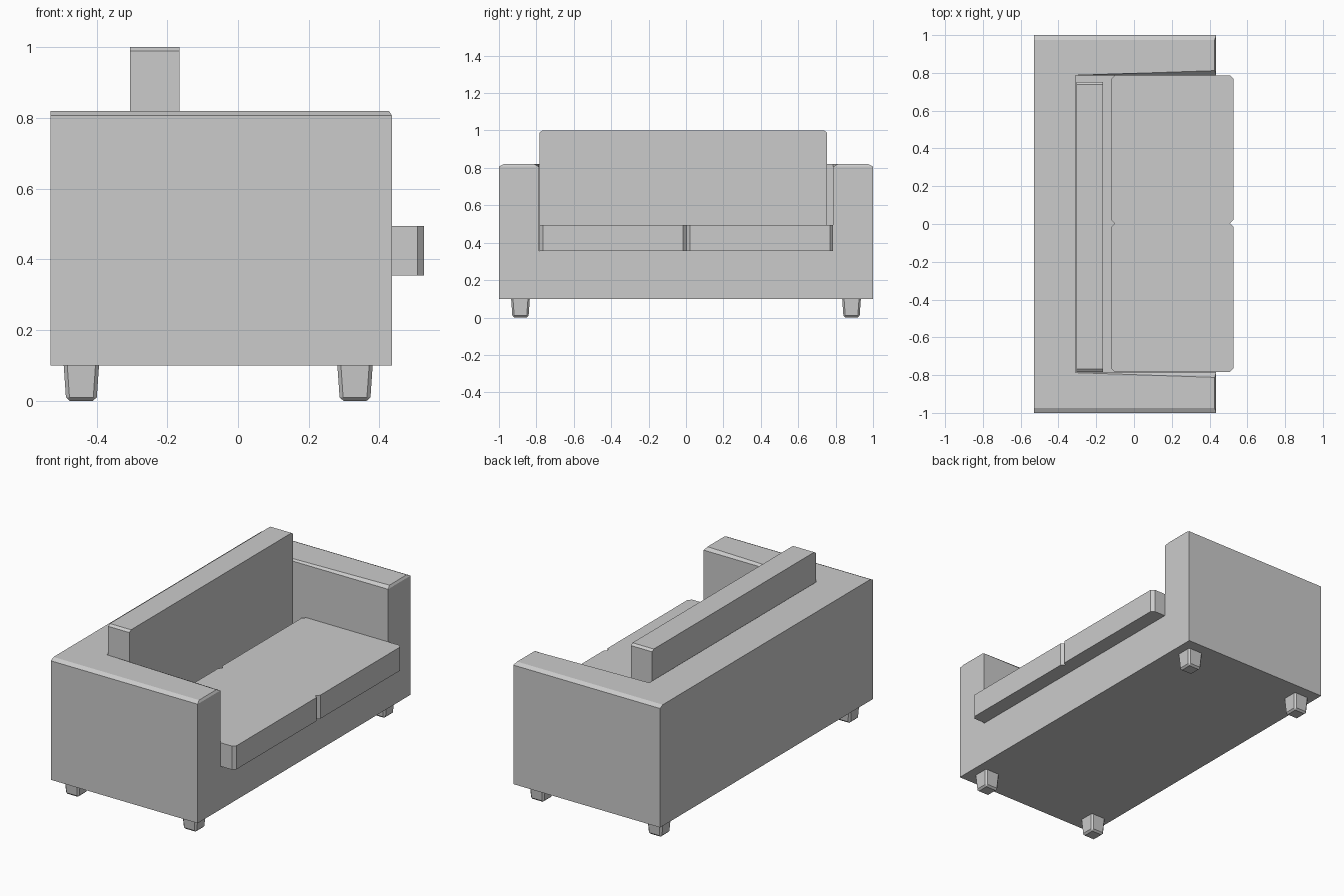
import bpy, bmesh
from mathutils import Matrix

if "Cube" in bpy.data.objects:
    bpy.data.objects.remove(bpy.data.objects["Cube"])


def finish(name, bm):
    bmesh.ops.recalc_face_normals(bm, faces=bm.faces)
    mesh = bpy.data.meshes.new(name)
    bm.to_mesh(mesh)
    bm.free()
    ob = bpy.data.objects.new(name, mesh)
    bpy.context.collection.objects.link(ob)
    return ob


def chamfer(bm, edges, size):
    # Chamfer with a different width on each axis
    inv = [1 / s for s in size]
    bmesh.ops.scale(bm, vec=inv, verts=bm.verts)
    bmesh.ops.bevel(bm, geom=edges, offset=1, segments=1, affect='EDGES',
                    offset_type='OFFSET', clamp_overlap=False)
    bmesh.ops.scale(bm, vec=size, verts=bm.verts)


def box(name, lo, hi, size, axis):
    # Box whose edges along one axis are chamfered
    bm = bmesh.new()
    bmesh.ops.create_cube(bm, size=1)
    edges = [e for e in bm.edges if abs(e.verts[0].co[axis] - e.verts[1].co[axis]) > 0.5]
    for v in bm.verts:
        v.co = [lo[i] + (v.co[i] + 0.5) * (hi[i] - lo[i]) for i in range(3)]
    chamfer(bm, edges, size)
    return finish(name, bm)


# Sofa frame: arms, back and base in one shell with a recess
XB, XI, XF, YO, YI = -0.53, -0.31, 0.435, 1.0, 0.787
Z0, ZS, Z1 = 0.10, 0.355, 0.82
bm = bmesh.new()
outer = [(XB, -YO), (XF, -YO), (XF, YO), (XB, YO)]
inner = [(XF, YI), (XI, YI), (XI, -YI), (XF, -YI)]
bot = [bm.verts.new((x, y, Z0)) for x, y in outer]
top = [bm.verts.new((x, y, Z1)) for x, y in outer]
rim = [bm.verts.new((x, y, Z1)) for x, y in inner]
flo = [bm.verts.new((x, y, ZS)) for x, y in inner]
for f in (bot, flo,
          top[2:] + top[:2] + rim[::-1],
          [bot[1], bot[2], top[2], rim[0], flo[0], flo[3], rim[3], top[1]]):
    bm.faces.new(f)
for a, b in ((0, 1), (2, 3), (3, 0)):
    bm.faces.new((bot[a], bot[b], top[b], top[a]))
for i in range(3):
    bm.faces.new((rim[i], rim[i + 1], flo[i + 1], flo[i]))
pairs = [(bot[0], bot[1]), (bot[2], bot[3]), (top[0], top[1]), (top[2], top[3]),
         (top[1], rim[3]), (top[2], rim[0]), (rim[0], rim[1]), (rim[2], rim[3])]
chamfer(bm, [bm.edges.get(p) for p in pairs], (0.008, 0.025, 0.013))
finish("sofa_frame", bm)

# Back cushion and two seat cushions
box("back_cushion", (-0.305, -0.783, ZS), (-0.165, 0.753, 1.0), (0.01, 0.015, 0.011), 0)
for name, y0, y1 in (("seat_cushion_left", -0.783, 0.003), ("seat_cushion_right", 0.003, 0.787)):
    box(name, (-0.12, y0, 0.355), (0.526, y1, 0.495), (0.018, 0.018, 0.01), 2)

# Tapered legs
for xn, x in (("back", -0.443), ("front", 0.331)):
    for yn, y in (("left", -0.885), ("right", 0.885)):
        bm = bmesh.new()
        bmesh.ops.create_cube(bm, size=1)
        for v in bm.verts:
            r = 0.05 if v.co.z > 0 else 0.043
            v.co = (x + 2 * r * v.co.x, y + 2 * r * v.co.y, 0.101 * (v.co.z + 0.5))
        edges = [e for e in bm.edges if min(v.co.z for v in e.verts) < 0.05]
        chamfer(bm, edges, (0.01, 0.01, 0.01))
        finish(f"{xn}_leg_{yn}", bm)
